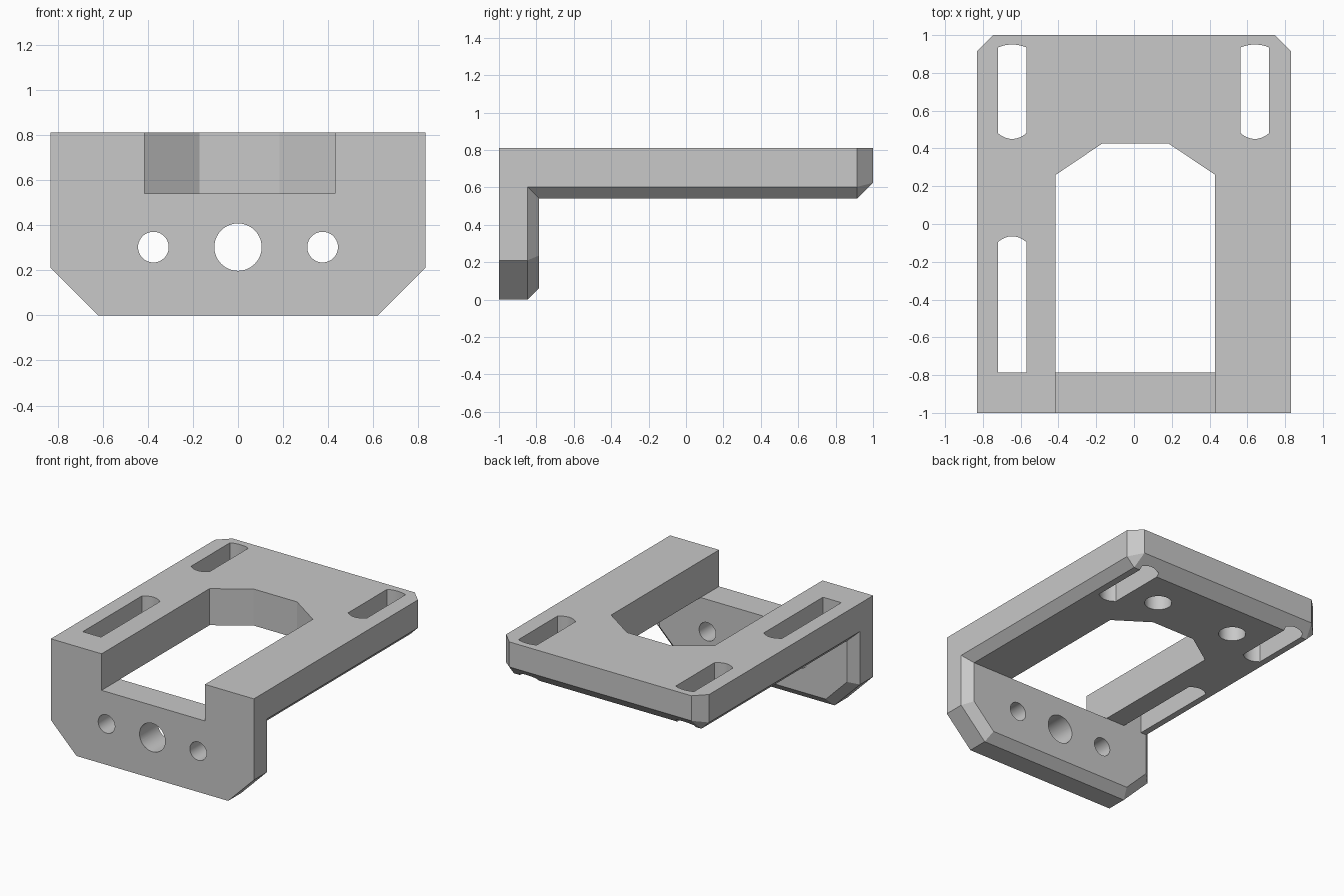
import bpy, bmesh
from math import sin, cos, pi, radians

cube = bpy.data.objects.get("Cube")
if cube:
    bpy.data.objects.remove(cube, do_unlink=True)

grey = bpy.data.materials.new("plain grey")
grey.use_nodes = True
colour = (0.58, 0.58, 0.58, 1)
grey.diffuse_color = colour
grey.node_tree.nodes["Principled BSDF"].inputs["Base Color"].default_value = colour

W, TOP, UNDER = 0.83, 0.81, 0.54      # half width, plate top, plate underside
INNER, BEV = -0.785, 0.063            # inner face of front plate, chamfer


def hull(name, points):
    """Convex solid around the points."""
    bm = bmesh.new()
    for p in points:
        bm.verts.new(p)
    bmesh.ops.convex_hull(bm, input=bm.verts[:])
    bmesh.ops.dissolve_limit(bm, angle_limit=radians(0.5),
                             verts=bm.verts[:], edges=bm.edges[:])
    bmesh.ops.recalc_face_normals(bm, faces=bm.faces[:])
    mesh = bpy.data.meshes.new(name)
    bm.to_mesh(mesh)
    bm.free()
    mesh.materials.append(grey)
    obj = bpy.data.objects.new(name, mesh)
    bpy.context.collection.objects.link(obj)
    return obj


def prism(name, outline, low, high):
    return hull(name, [(x, y, z) for x, y in outline for z in (low, high)])


def circle(cx, cy, r, n=40):
    return [(cx + r * cos(2 * pi * i / n), cy + r * sin(2 * pi * i / n)) for i in range(n)]


def combine(target, other, operation):
    """Apply a boolean and discard the second solid."""
    mod = target.modifiers.new("boolean", 'BOOLEAN')
    mod.operation, mod.solver, mod.object = operation, 'EXACT', other
    bpy.context.view_layer.objects.active = target
    bpy.ops.object.modifier_apply(modifier=mod.name)
    bpy.data.objects.remove(other, do_unlink=True)


def mirrored(points):
    return [(s * x, y, z) for x, y, z in points for s in (-1, 1)]


def slot(x0, x1, y0, y1, sag0, sag1):
    """Slot outline with shallow arcs at its ends."""
    mid, half = (x0 + x1) / 2, (x1 - x0) / 2
    steps = [i / 4 - 1 for i in range(9)]
    return ([(mid + half * t, y0 + sag0 * t * t) for t in steps]
            + [(mid + half * t, y1 - sag1 * t * t) for t in steps])


# Top plate with chamfered lower edges and clipped back corners
rim = UNDER + BEV
plate = hull("bracket_body", mirrored([
    (W, -1, TOP), (W, 0.915, TOP), (0.745, 1, TOP),
    (W, -1, rim), (W, 0.915, rim), (0.745, 1, 0.625),
    (W - BEV, -1, UNDER), (W - BEV, 0.915, UNDER)]))

# Central opening, running out through the front
combine(plate, prism("opening", [(-0.415, -1.2), (0.43, -1.2), (0.43, 0.26),
                                 (0.185, 0.425), (-0.17, 0.425), (-0.415, 0.26)],
                     0.2, 1.2), 'DIFFERENCE')

# Mounting slots
for outline in (slot(-0.72, -0.57, 0.45, 0.95, 0.03, 0.015),
                slot(0.565, 0.715, 0.45, 0.95, 0.03, 0.015),
                slot(-0.72, -0.57, INNER, -0.065, 0, 0.03)):
    combine(plate, prism("slot", outline, 0.2, 1.2), 'DIFFERENCE')

# Blind holes in the underside
for x in (-0.33, 0.33):
    combine(plate, prism("blind_hole", circle(x, 0.65, 0.093), 0.3, 0.74), 'DIFFERENCE')

# Front plate with clipped lower corners and chamfered inner edges
k = BEV * 0.414
front = hull("front_plate", mirrored(
    [(x, y, z) for y in (-1, INNER - BEV)
     for x, z in ((W, TOP), (W, 0.21), (0.62, 0))]
    + [(W - BEV, INNER, TOP), (W - BEV, INNER, 0.21 + k), (0.62 - k, INNER, BEV)]))
combine(front, prism("notch", [(-0.415, -1.2), (0.43, -1.2), (0.43, -0.5), (-0.415, -0.5)],
                     UNDER, 1.2), 'DIFFERENCE')

# Bolt holes through the front plate
for x, r in ((-0.375, 0.068), (0, 0.105), (0.375, 0.068)):
    bore = [(px, y, pz) for px, pz in circle(x, 0.302, r) for y in (-1.2, -0.5)]
    combine(front, hull("bolt_hole", bore), 'DIFFERENCE')

# Join both plates into one bracket
combine(plate, front, 'UNION')
bpy.ops.object.select_all(action='DESELECT')
plate.select_set(True)
bpy.context.view_layer.objects.active = plate
bpy.ops.object.shade_smooth_by_angle(angle=radians(25))
